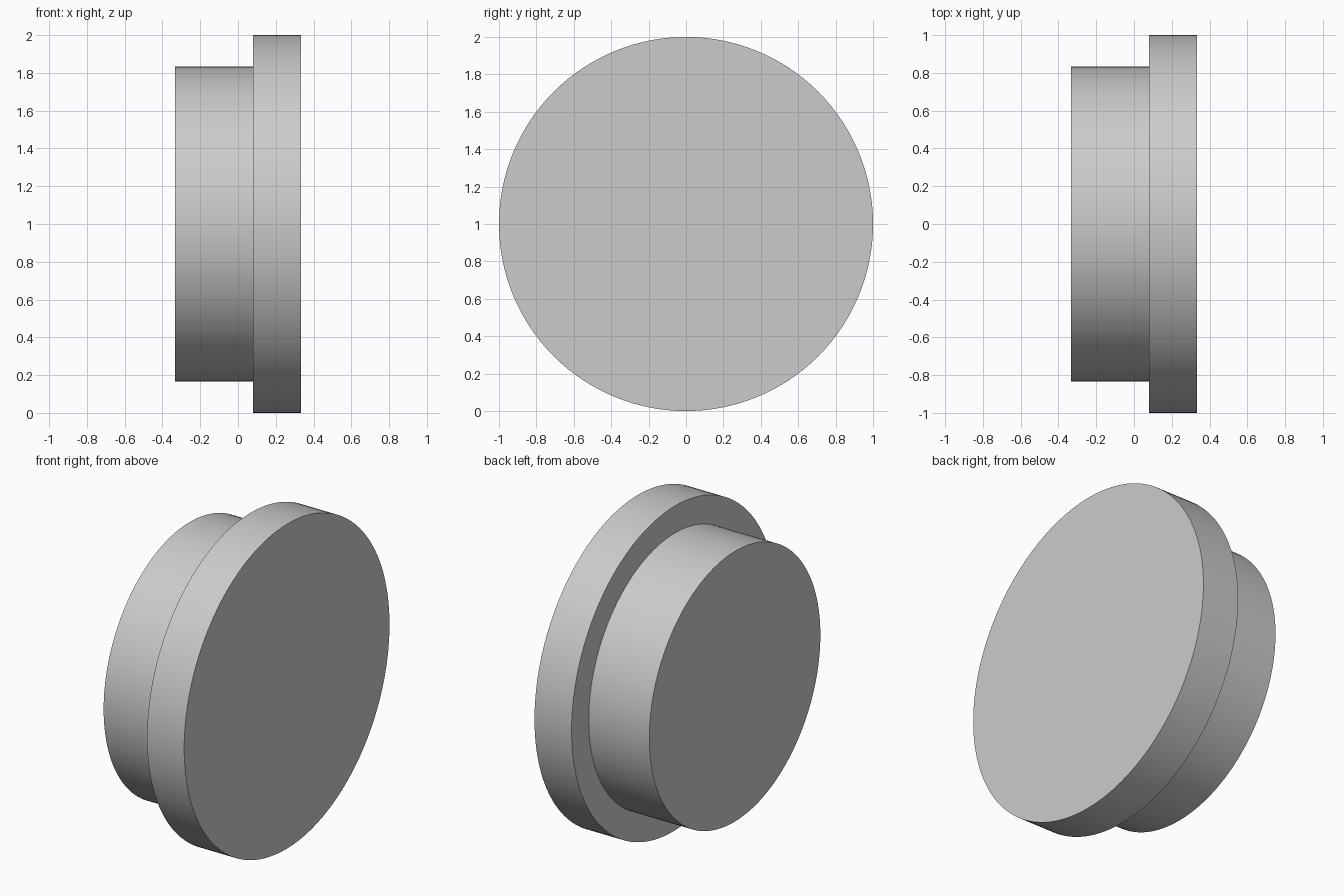
import bpy, bmesh, math
from mathutils import Vector

cube = bpy.data.objects.get("Cube")
if cube:
    bpy.data.objects.remove(cube, do_unlink=True)

SEGMENTS = 128
CENTRE = Vector((0, 0, 1))

# Single plain grey material
grey = bpy.data.materials.new("plain_grey")
colour = (0.6, 0.6, 0.6, 1)
grey.use_nodes = True
grey.diffuse_color = colour
grey.node_tree.nodes["Principled BSDF"].inputs["Base Color"].default_value = colour

# Stepped half-profile (x, radius): narrow plug, shoulder, wide flange
profile = [(-0.333, 0), (-0.333, 0.833), (0.08, 0.833),
           (0.08, 1), (0.333, 1), (0.333, 0)]

# Revolve the profile about the x axis
bm = bmesh.new()
verts = [bm.verts.new(CENTRE + Vector((x, 0, r))) for x, r in profile]
edges = [bm.edges.new(pair) for pair in zip(verts, verts[1:])]
bmesh.ops.spin(bm, geom=verts + edges, cent=CENTRE, axis=(1, 0, 0),
               angle=math.tau, steps=SEGMENTS)
bmesh.ops.remove_doubles(bm, verts=bm.verts, dist=0.0005)

# Merge the end caps into single flat faces
bmesh.ops.dissolve_limit(bm, angle_limit=math.radians(1), use_dissolve_boundaries=False,
                         verts=bm.verts, edges=bm.edges)
bmesh.ops.recalc_face_normals(bm, faces=bm.faces)

mesh = bpy.data.meshes.new("flanged_plug")
bm.to_mesh(mesh)
bm.free()
mesh.materials.append(grey)
plug = bpy.data.objects.new("flanged_plug", mesh)
bpy.context.collection.objects.link(plug)

# Smooth round walls with crisp rims
bpy.ops.object.select_all(action='DESELECT')
plug.select_set(True)
bpy.context.view_layer.objects.active = plug
bpy.ops.object.shade_smooth_by_angle(angle=math.radians(30))
